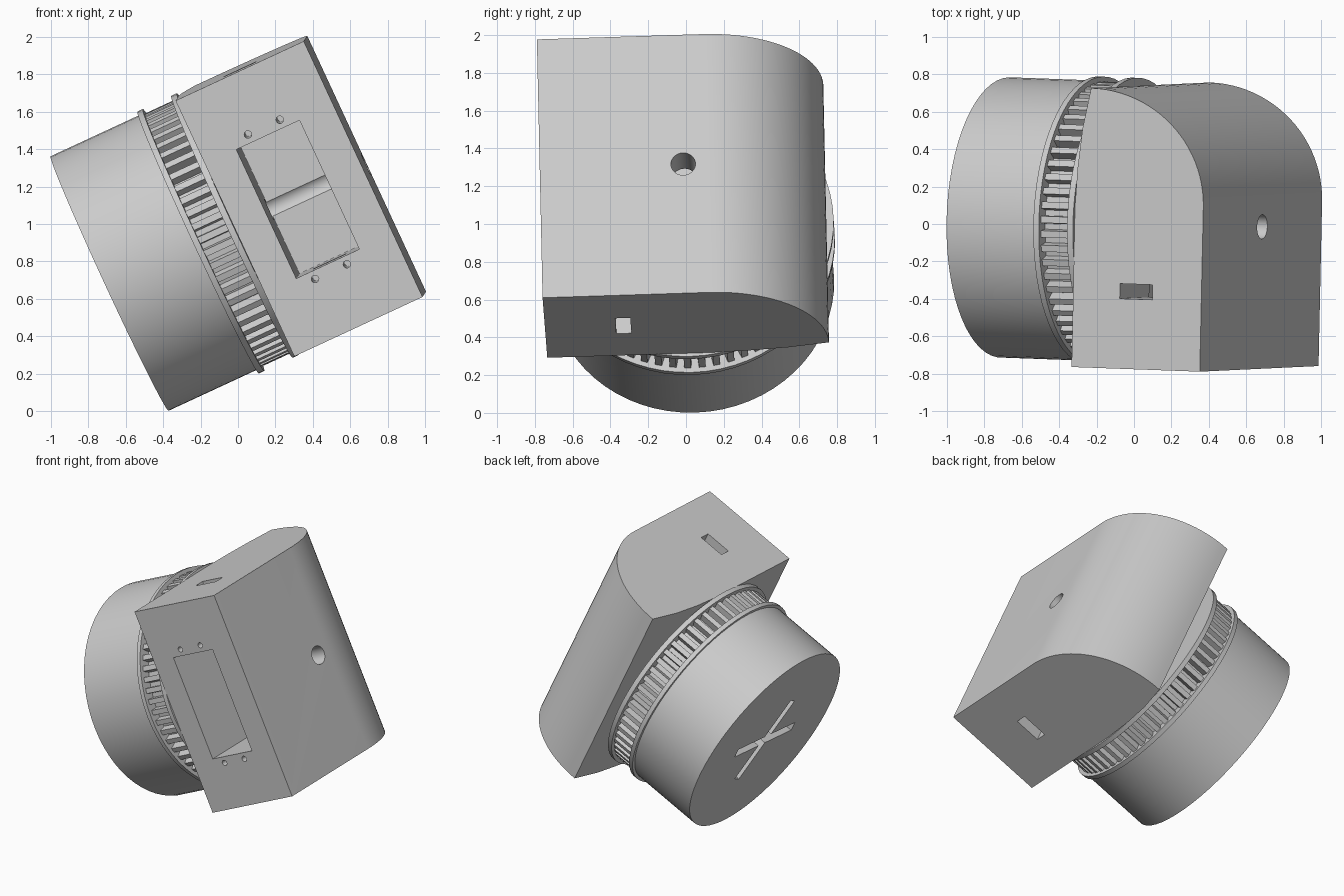
import bpy
import bmesh
from math import sin, cos, pi, radians
from mathutils import Matrix, Vector

cube = bpy.data.objects.get("Cube")
if cube:
    bpy.data.objects.remove(cube, do_unlink=True)

# Tilted frame: x along the drum axis, y to the back, z up the housing
axis = Vector((0.906, -0.033, 0.42)).normalized()
up = Vector((-0.42, -0.02, 0.907))
up = (up - up.dot(axis) * axis).normalized()
back = up.cross(axis)
FRAME = Matrix((axis, back, up)).transposed().to_4x4()
FRAME.translation = (0.0, 0.01, 1.0)

grey = bpy.data.materials.new("light grey")
grey.use_nodes = True
grey.diffuse_color = (0.6, 0.6, 0.6, 1)
grey.node_tree.nodes["Principled BSDF"].inputs["Base Color"].default_value = (0.6, 0.6, 0.6, 1)


def prism(name, points, along, start, end, hole=None):
    """Extrude a 2D outline, with an optional hole, along local axis 0, 1 or 2."""
    bm = bmesh.new()
    caps = ([], [])
    for loop in (points, hole) if hole else (points,):
        rings = []
        for h in (start, end):
            ring = []
            for p in loop:
                co = list(p)
                co.insert(along, h)
                ring.append(bm.verts.new(FRAME @ Vector(co)))
            rings.append(ring)
        low, high = rings
        for i in range(len(loop)):
            j = (i + 1) % len(loop)
            bm.faces.new((low[i], low[j], high[j], high[i]))
        for cap, ring in zip(caps, rings):
            if hole:
                cap.extend(bm.edges.get((ring[i - 1], ring[i])) for i in range(len(ring)))
            else:
                bm.faces.new(ring)
    if hole:
        for cap in caps:
            bmesh.ops.triangle_fill(bm, use_beauty=True, use_dissolve=False, edges=cap)
    bmesh.ops.recalc_face_normals(bm, faces=bm.faces)
    mesh = bpy.data.meshes.new(name)
    bm.to_mesh(mesh)
    bm.free()
    mesh.materials.append(grey)
    obj = bpy.data.objects.new(name, mesh)
    bpy.context.collection.objects.link(obj)
    return obj


def circle(r, n=64, centre=(0, 0)):
    return [(centre[0] + r * cos(2 * pi * i / n), centre[1] + r * sin(2 * pi * i / n)) for i in range(n)]


def rect(a0, a1, b0, b1):
    return [(a0, b0), (a1, b0), (a1, b1), (a0, b1)]


def star(angles, length, half):
    """Outline of straight arms pointing in the given directions."""
    pts = []
    for i, a in enumerate(angles):
        following = angles[(i + 1) % len(angles)]
        gap = (following - a) % 360
        t = radians(a)
        for side in (-half, half):
            pts.append((length * cos(t) - side * sin(t), length * sin(t) + side * cos(t)))
        mid = radians(a + gap / 2)
        r = half / sin(radians(gap / 2))
        pts.append((r * cos(mid), r * sin(mid)))
    return pts


def activate(obj):
    bpy.ops.object.select_all(action='DESELECT')
    obj.select_set(True)
    bpy.context.view_layer.objects.active = obj


def cut(obj, *shape):
    cutter = prism("cutter", *shape)
    cutter.hide_render = True
    activate(obj)
    mod = obj.modifiers.new("cut", 'BOOLEAN')
    mod.operation = 'DIFFERENCE'
    mod.solver = 'EXACT'
    mod.object = cutter
    bpy.ops.object.modifier_apply(modifier=mod.name)
    bpy.data.objects.remove(cutter, do_unlink=True)


# Housing with one rounded back corner, easing away from the flange at the back
outline = [(0, -0.76), (0.756, -0.76)]
for i in range(25):
    t = radians(90) * i / 24
    outline.append((0.08 + 0.676 * cos(t), 0.12 + 0.615 * sin(t)))
outline += [(0.035, 0.52), (0.01, 0.3), (0, 0.1)]
housing = prism("housing", outline, 2, -0.754, 0.754)

# Front pocket, screw holes, cable slot and shaft bore
cut(housing, rect(0.185, 0.557, -0.38, 0.38), 1, -0.9, 0.05)
cut(housing, rect(0.275, 0.468, -0.385, -0.305), 2, -0.9, 0.9)
for x in (0.275, 0.463):
    for z in (-0.425, 0.427):
        cut(housing, circle(0.02, 16, (x, z)), 1, -0.9, -0.45)
cut(housing, circle(0.065, 32), 0, 0.05, 0.9)

# Drum with a crossed recess in its end, closed by an inner floor
drum = prism("drum", circle(0.75), 0, -0.757, -0.22, star((3, 114, 183, 294), 0.34, 0.035))
floor = prism("drum_recess_floor", circle(0.45), 0, -0.69, -0.23)

# Toothed belt ring between two flanges
teeth = 60
ring = []
for i in range(teeth):
    for step, r in ((0, 0.69), (0.42, 0.69), (0.48, 0.745), (0.94, 0.745)):
        t = 2 * pi * (i + step) / teeth
        ring.append((r * cos(t), r * sin(t)))
belt = prism("toothed_ring", ring, 0, -0.215, -0.03)
inner = prism("drum_flange", circle(0.772), 0, -0.235, -0.203)
outer = prism("housing_flange", circle(0.772), 0, -0.036, -0.002)

for obj in (housing, drum, floor, belt, inner, outer):
    activate(obj)
    bpy.ops.object.shade_smooth_by_angle(angle=radians(25))
